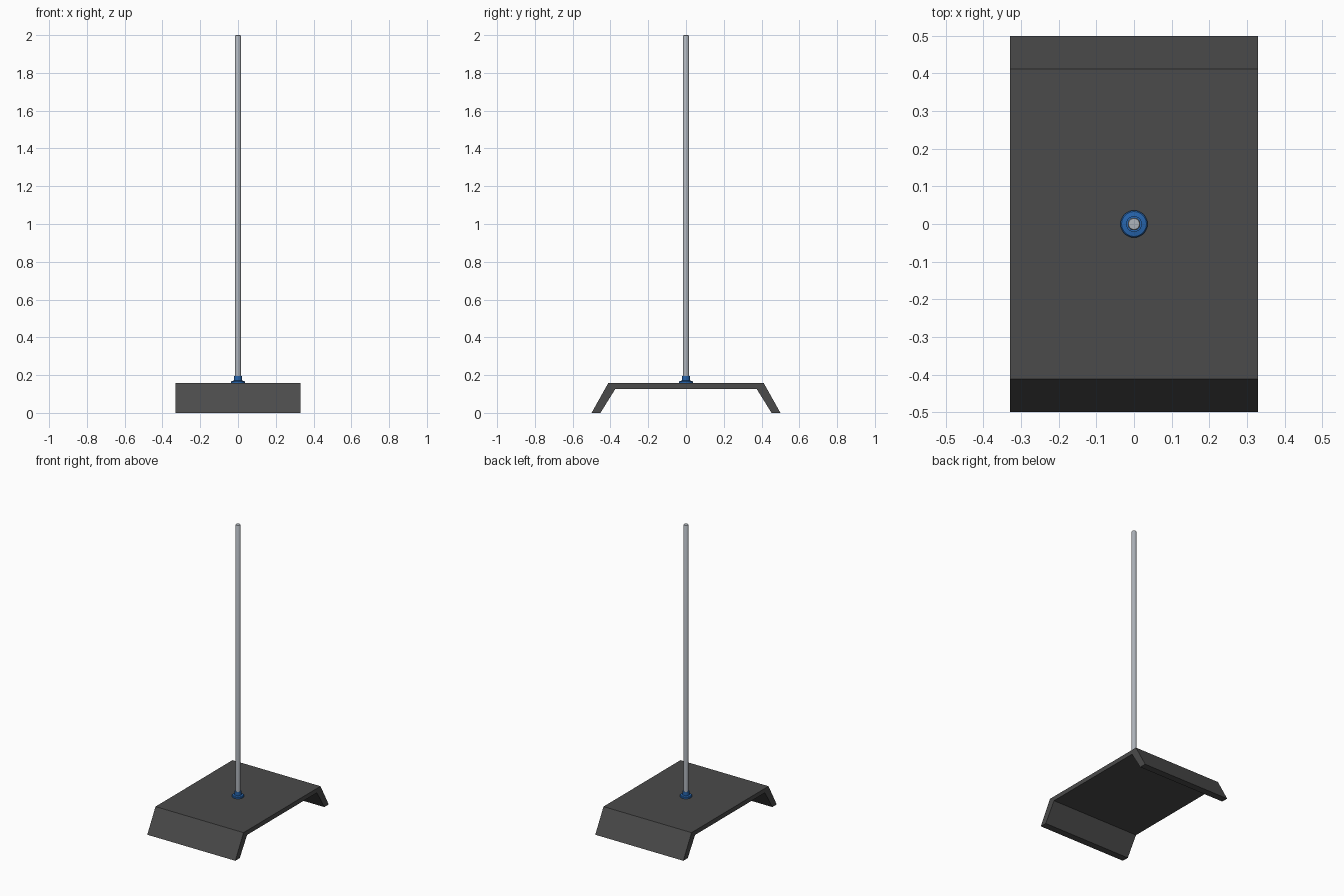
import bpy, bmesh, math

if "Cube" in bpy.data.objects:
    bpy.data.objects.remove(bpy.data.objects["Cube"])


def material(name, color):
    m = bpy.data.materials.new(name)
    m.diffuse_color = color
    m.use_nodes = True
    m.node_tree.nodes["Principled BSDF"].inputs["Base Color"].default_value = m.diffuse_color
    return m


def finish(name, bm, mat, smooth=False):
    bmesh.ops.recalc_face_normals(bm, faces=bm.faces)
    mesh = bpy.data.meshes.new(name)
    bm.to_mesh(mesh)
    bm.free()
    ob = bpy.data.objects.new(name, mesh)
    bpy.context.collection.objects.link(ob)
    mesh.materials.append(mat)
    if smooth:
        bpy.ops.object.select_all(action='DESELECT')
        ob.select_set(True)
        bpy.context.view_layer.objects.active = ob
        bpy.ops.object.shade_smooth_by_angle(angle=math.radians(35))
    return ob


def lathe(name, profile, mat, steps=32):
    bm = bmesh.new()
    verts = [bm.verts.new((r, 0, z)) for r, z in profile]
    edges = [bm.edges.new(p) for p in zip(verts, verts[1:])]
    bmesh.ops.spin(bm, geom=verts + edges, cent=(0, 0, 0), axis=(0, 0, 1),
                   angle=math.tau, steps=steps, use_duplicate=False)
    bmesh.ops.remove_doubles(bm, verts=bm.verts, dist=1e-5)
    return finish(name, bm, mat, True)


dark = material("dark_rubber", (0.07, 0.07, 0.07, 1))
blue = material("blue_plastic", (0.02, 0.13, 0.42, 1))
steel = material("steel", (0.42, 0.45, 0.49, 1))

# Folded plate: mirrored half profile, extruded along x
outer = [(0.5, 0), (0.412, 0.157)]
inner = [(0.374, 0.127), (0.453, 0)]
profile = outer + [(-y, z) for y, z in reversed(outer)]
profile += [(-y, z) for y, z in reversed(inner)] + inner
bm = bmesh.new()
face = bm.faces.new([bm.verts.new((-0.33, y, z)) for y, z in profile])
ext = bmesh.ops.extrude_face_region(bm, geom=[face])
bmesh.ops.translate(bm, vec=(0.66, 0, 0),
                    verts=[g for g in ext["geom"] if isinstance(g, bmesh.types.BMVert)])
finish("base_plate", bm, dark)

# Flanged socket holding the pole
lathe("pole_socket", [(0, 0.155), (0.036, 0.155), (0.036, 0.166), (0.033, 0.169),
                      (0.021, 0.171), (0.021, 0.195), (0.016, 0.195), (0, 0.195)], blue)

# Pole with softened top edge
lathe("pole", [(0, 0.16), (0.0165, 0.16), (0.0165, 1.996), (0.0145, 1.999), (0, 2.0)], steel)
